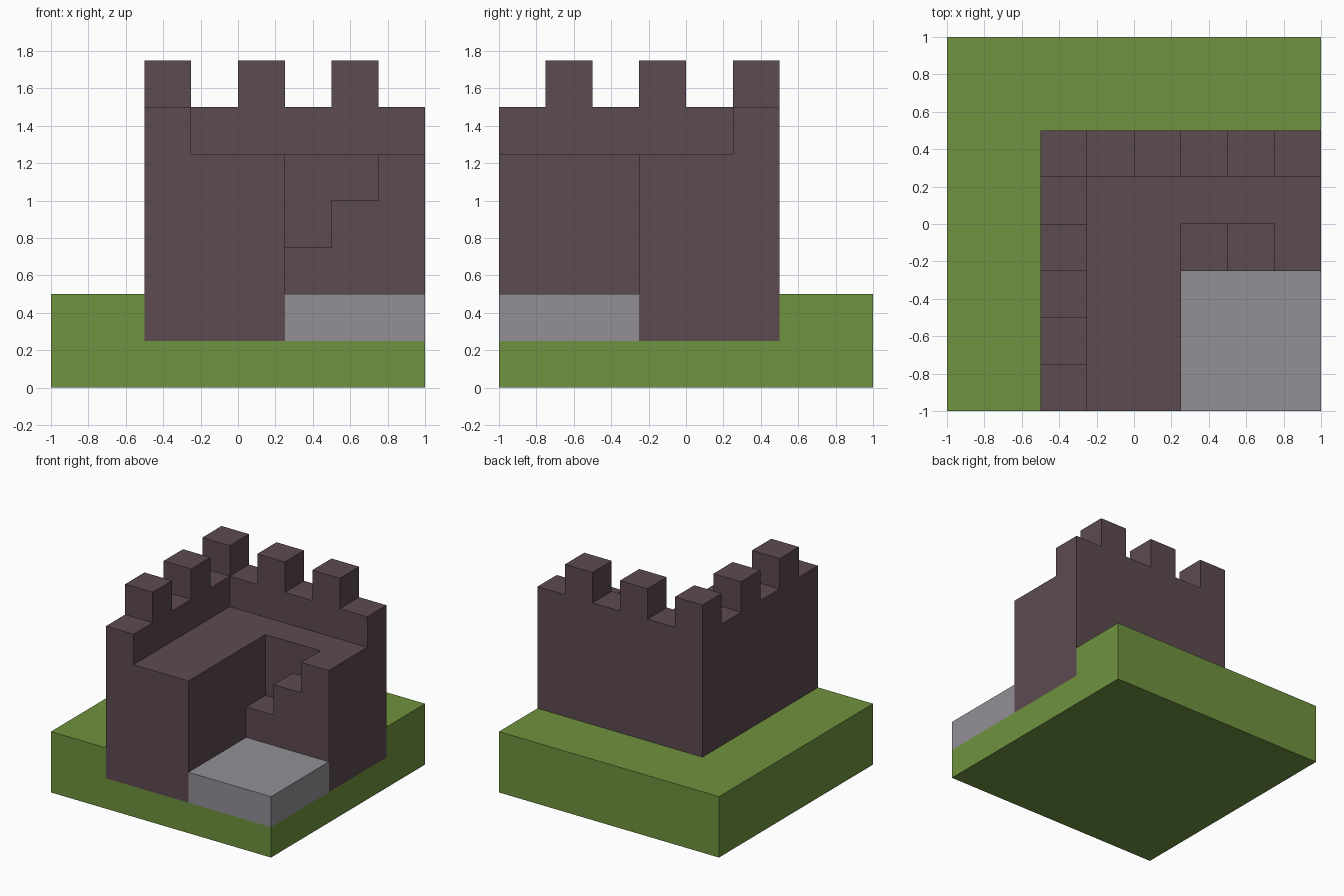
import bpy, bmesh, math
from mathutils import Vector

if "Cube" in bpy.data.objects:
    bpy.data.objects.remove(bpy.data.objects["Cube"])

U = 0.25  # building unit


def material(name, rgb):
    m = bpy.data.materials.new(name)
    m.diffuse_color = (*rgb, 1)
    m.use_nodes = True
    m.node_tree.nodes["Principled BSDF"].inputs["Base Color"].default_value = m.diffuse_color
    return m


def solid(name, boxes, mat):
    """Fuse boxes ((x0,x1),(y0,y1),(z0,z1)) into one clean closed shell."""
    cells = set()
    for box in boxes:
        xs, ys, zs = [range(round(a / U), round(b / U)) for a, b in box]
        cells |= {(x, y, z) for x in xs for y in ys for z in zs}
    bm = bmesh.new()
    for c in cells:
        for axis in range(3):
            for s in (-1, 1):
                n = list(c)
                n[axis] += s
                if tuple(n) in cells:
                    continue
                corners = []
                for i, j in ((-1, -1), (1, -1), (1, 1), (-1, 1)):
                    d = [0, 0, 0]
                    d[axis], d[(axis + 1) % 3], d[(axis + 2) % 3] = s, i * s, j
                    corners.append(bm.verts.new((Vector(c) + Vector(d) / 2 + Vector((.5, .5, .5))) * U))
                bm.faces.new(corners)
    bmesh.ops.remove_doubles(bm, verts=bm.verts[:], dist=1e-4)
    bmesh.ops.dissolve_limit(bm, angle_limit=math.radians(1), verts=bm.verts[:], edges=bm.edges[:])
    bmesh.ops.recalc_face_normals(bm, faces=bm.faces[:])
    me = bpy.data.meshes.new(name)
    bm.to_mesh(me)
    bm.free()
    me.materials.append(mat)
    ob = bpy.data.objects.new(name, me)
    bpy.context.collection.objects.link(ob)
    return ob


grass = material("grass green", (0.162, 0.287, 0.050))
stone = material("dark stone", (0.107, 0.069, 0.080))
paving = material("grey paving", (0.287, 0.279, 0.305))

# Ground slab with raised turf along the outside of the two walls
solid("ground", [
    ((-1, 1), (-1, 1), (0, .25)),
    ((-1, -.5), (-1, 1), (.25, .5)),
    ((-1, 1), (.5, 1), (.25, .5)),
], grass)

# Courtyard floor
solid("courtyard_floor", [((.25, 1), (-1, -.25), (.25, .5))], paving)

castle = [
    # walkways
    ((-.5, .25), (-1, .5), (.25, 1.25)),
    ((.25, 1), (0, .5), (.25, 1.25)),
    # parapets
    ((-.5, -.25), (-1, .5), (1.25, 1.5)),
    ((-.5, 1), (.25, .5), (1.25, 1.5)),
]
# Stairs climbing to the right
for i in range(3):
    castle.append(((.25 + i * U, .5 + i * U), (-.25, 0), (.25, .75 + i * U)))
# Merlons on both parapets
for i in range(3):
    castle.append(((-.5 + i * .5, -.25 + i * .5), (.25, .5), (1.5, 1.75)))
    castle.append(((-.5, -.25), (.25 - i * .5, .5 - i * .5), (1.5, 1.75)))
solid("castle_walls", castle, stone)
